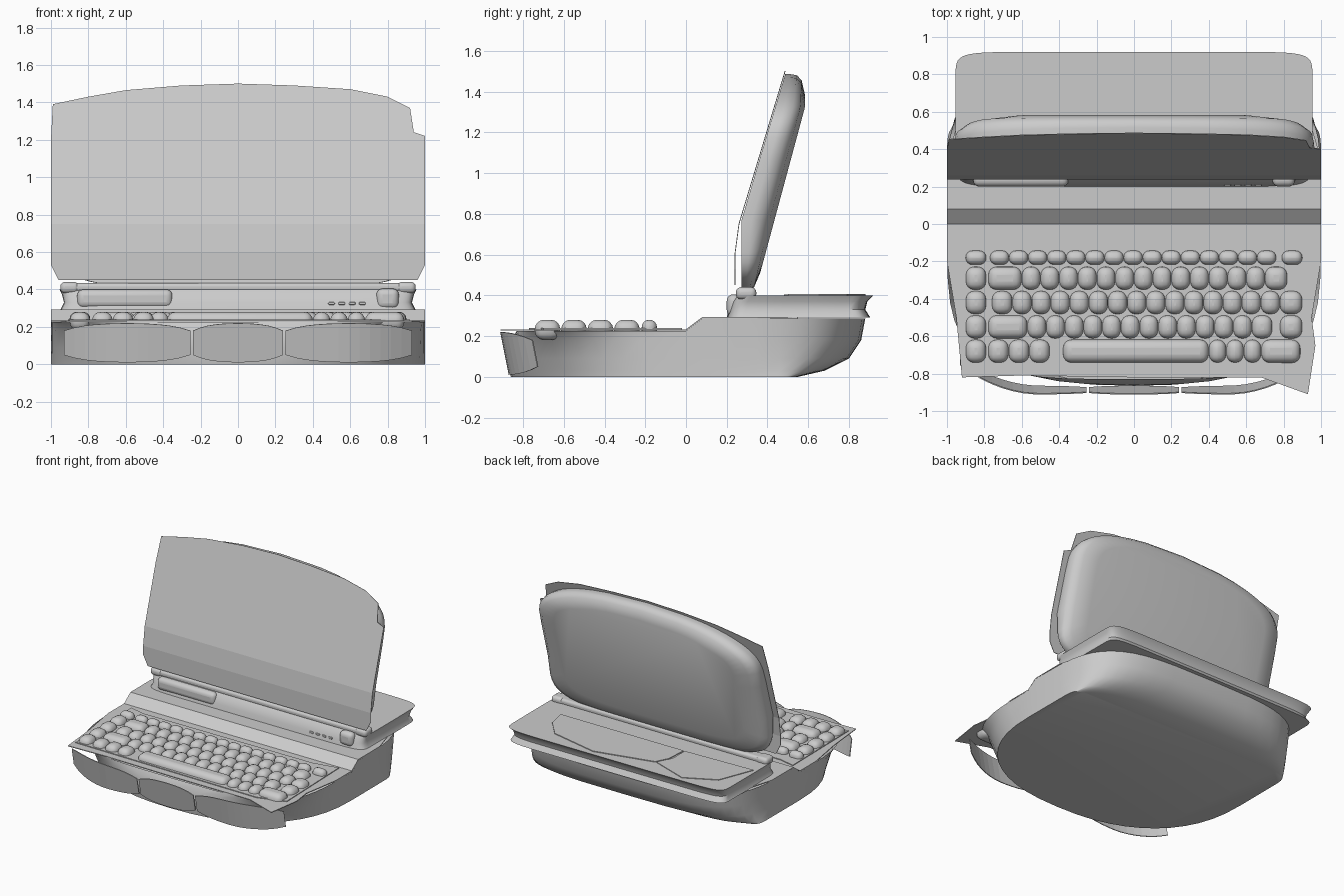
import bpy, bmesh, math
from mathutils import Vector

cube = bpy.data.objects.get("Cube")
if cube:
    bpy.data.objects.remove(cube)

grey = bpy.data.materials.new("light_grey")
grey.use_nodes = True
grey.diffuse_color = (0.6, 0.6, 0.6, 1)
grey.node_tree.nodes["Principled BSDF"].inputs["Base Color"].default_value = (0.6, 0.6, 0.6, 1)


def finish(name, bm, thick=0, bevel=0, smooth=True):
    bmesh.ops.recalc_face_normals(bm, faces=bm.faces)
    mesh = bpy.data.meshes.new(name)
    bm.to_mesh(mesh)
    bm.free()
    mesh.materials.append(grey)
    ob = bpy.data.objects.new(name, mesh)
    bpy.context.collection.objects.link(ob)
    if thick:
        mod = ob.modifiers.new("thickness", "SOLIDIFY")
        mod.thickness, mod.offset = thick, 0
    if bevel:
        mod = ob.modifiers.new("rounding", "BEVEL")
        mod.width, mod.segments = bevel, 4
    if smooth:
        bpy.ops.object.select_all(action="DESELECT")
        ob.select_set(True)
        bpy.context.view_layer.objects.active = ob
        bpy.ops.object.shade_smooth_by_angle(angle=math.radians(45))
    return ob


def sheet(name, outline, place, cuts=(), axis=(0, 1, 0), thick=0.006):
    """Flat outline, creased along the cuts, then each corner moved by place(a, b)."""
    bm = bmesh.new()
    bm.faces.new([bm.verts.new((a, b, 0)) for a, b in outline])
    for c in cuts:
        bmesh.ops.bisect_plane(bm, geom=bm.verts[:] + bm.edges[:] + bm.faces[:],
                               plane_co=Vector(axis) * c, plane_no=axis)
    for v in bm.verts:
        v.co = place(v.co.x, v.co.y)
    return finish(name, bm, thick, smooth=False)


def loft(name, rings, caps=(True, True)):
    bm = bmesh.new()
    loops = [[bm.verts.new(p) for p in ring] for ring in rings]
    n = len(loops[0])
    for lo, hi in zip(loops, loops[1:]):
        for i in range(n):
            j = (i + 1) % n
            bm.faces.new((lo[i], lo[j], hi[j], hi[i]))
    for loop, wanted in zip((loops[0], loops[-1]), caps):
        if wanted:
            bm.faces.new(loop)
    return finish(name, bm)


def rounded_box(name, centre, size, bevel):
    bm = bmesh.new()
    bmesh.ops.create_cube(bm, size=1)
    for v in bm.verts:
        v.co = Vector(centre) + v.co * Vector(size)
    return finish(name, bm, bevel=bevel)


def outline(half_x, back, back_power, front, front_power, mid_back=0.08, mid_front=0.0, steps=24):
    """Back and front half ovals, each with its own squareness, joined by straight sides."""
    pts = []
    for mid, end, power, sign in ((mid_back, back, back_power, 1), (mid_front, front, front_power, -1)):
        for i in range(steps + 1):
            a = math.pi * i / steps
            c, s = math.cos(a), max(0, math.sin(a))
            pts.append((sign * half_x * math.copysign(abs(c) ** (2 / power), c),
                        mid + (end - mid) * s ** (2 / power)))
    return pts


def deck_z(y):
    return 0.23 + 0.06 * min(1, max(0, y / 0.08))


# Lower shell: round-cornered front, square rear foot corners, upswept back
shell = [(0, 1, 0.55, 14, -0.86, 2.35), (0.03, 1, 0.68, 6, -0.865, 2.4),
         (0.09, 1, 0.8, 4.2, -0.865, 2.6), (0.18, 1, 0.86, 3.8, -0.86, 3)]
rings = [[(x, y, z) for x, y in outline(*args)] for z, *args in shell]
rings.append([(x, y, deck_z(y) - 0.004) for x, y in outline(1, 0.88, 3.8, -0.83, 4)])
loft("lower_shell", rings, (True, False))

# Stepped top deck with a hollowed front edge
sheet("deck", [(0.94, 0.55), (-0.94, 0.55), (-1, 0.35), (-1, -0.2), (-0.95, -0.5), (-0.92, -0.82),
               (-0.6, -0.81), (0, -0.82), (0.68, -0.82), (0.93, -0.91), (0.97, -0.65),
               (0.95, -0.5), (1, -0.2), (1, 0.35)],
      lambda x, y: (x, y, deck_z(y)), (0, 0.08))
sheet("keyboard_tray", [(-0.91, -0.04), (-0.78, -0.07), (0.7, -0.06), (0.9, -0.02),
                        (0.92, -0.7), (0.7, -0.77), (-0.9, -0.75)],
      lambda x, y: (x, y, 0.236))


# Bowed front bumper, in three panels with narrow gaps
def bumper(name, x0, x1, tip0, tip1):
    lower, upper = [], []
    for i in range(13):
        t = i / 12
        x = x0 + (x1 - x0) * t
        half = 0.105 - 0.04 * max(tip0 * (1 - t) ** 6, tip1 * t ** 6)
        lower.append((x, 0.115 - half))
        upper.append((x, 0.115 + half))
    sheet(name, lower + upper[::-1],
          lambda x, z: (x, -0.865 - 0.2 * z + 0.8 * max(0, abs(x) - 0.5) ** 2, z),
          [x0 + (x1 - x0) * i / 12 for i in range(1, 12)], (1, 0, 0))


bumper("front_bumper_middle", -0.24, 0.24, 1, 1)
bumper("front_bumper_right", -0.93, -0.255, 1, 1)
bumper("front_bumper_left", 0.255, 0.93, 1, 1)

# Keys: each row is y, depth and the left and right edge of every run of equal keys
rows = [(-0.18, 0.075, [(-0.9, -0.79, 1), (-0.77, 0.76, 15), (0.79, 0.9, 1)]),
        (-0.29, 0.125, [(-0.9, -0.79, 1), (-0.78, -0.6, 1), (-0.6, 0.7, 13), (0.7, 0.82, 1)]),
        (-0.42, 0.125, [(-0.9, -0.79, 1), (-0.76, -0.65, 1), (-0.65, 0.78, 14), (0.78, 0.9, 1)]),
        (-0.55, 0.125, [(-0.9, -0.79, 1), (-0.78, -0.57, 1), (-0.57, 0.63, 12), (0.63, 0.74, 1),
                        (0.78, 0.9, 1)]),
        (-0.68, 0.125, [(-0.9, -0.79, 1), (-0.78, -0.45, 3), (-0.38, 0.4, 1), (0.4, 0.68, 3),
                        (0.68, 0.89, 1)])]
for r, (y, depth, runs) in enumerate(rows):
    k = 0
    for x0, x1, count in runs:
        w = (x1 - x0) / count
        for i in range(count):
            k += 1
            rounded_box(f"key_row{r + 1}_{k}", (x0 + w * (i + 0.5), y, 0.23),
                        (w, depth, 0.1), min(0.046, depth * 0.48))

# Raised rear housing with a flared rim
housing = [(0.29, 0.95, 0.905, 0.2), (0.33, 0.93, 0.88, 0.21), (0.37, 0.94, 0.89, 0.225),
           (0.4, 0.955, 0.92, 0.25)]
loft("rear_housing", [[(x, y, z) for x, y in outline(h, b, 12, f, 12, 0.6, 0.5)]
                      for z, h, b, f in housing])

# Overlapping cover plates on the housing
sheet("cover_plate_left", [(-0.33, 0.5), (0.75, 0.5), (0.72, 0.65), (0.6, 0.79), (0.2, 0.88),
                           (-0.27, 0.77), (-0.32, 0.67)], lambda x, y: (x, y, 0.403))
sheet("cover_plate_right", [(-0.93, 0.48), (-0.34, 0.5), (-0.34, 0.65), (-0.28, 0.77),
                            (-0.58, 0.88), (-0.82, 0.76)], lambda x, y: (x, y, 0.402))

# Hinge bar, catch and speaker pod under the lid
rounded_box("hinge_bar", (0, 0.295, 0.41), (1.84, 0.09, 0.05), 0.02)
rounded_box("speaker_pod", (-0.605, 0.235, 0.35), (0.51, 0.07, 0.1), 0.033)
rounded_box("right_catch", (0.8, 0.235, 0.35), (0.12, 0.07, 0.11), 0.033)
for i in range(4):
    rounded_box(f"indicator_{i + 1}", (0.5 + 0.055 * i, 0.212, 0.325), (0.035, 0.02, 0.014), 0.005)
for side in (-1, 1):
    rounded_box("hinge_" + ("left" if side > 0 else "right"), (side * 0.9, 0.295, 0.41),
                (0.1, 0.1, 0.06), 0.025)


# Screen sheet, tilted back above and bent upright near its foot
def screen_y(z):
    return 0.24 + 0.133 * max(0, z - 0.6) + 0.169 * max(0, z - 0.75)


sheet("screen", [(-0.96, 0.45), (0.96, 0.45), (1, 0.53), (1, 1.22), (0.94, 1.24), (0.92, 1.37),
                 (0.8, 1.43), (0.6, 1.47), (0.3, 1.49), (0, 1.5), (-0.3, 1.49), (-0.6, 1.465),
                 (-0.8, 1.43), (-0.99, 1.39), (-1, 1.2), (-1, 0.53)],
      lambda x, z: (x, screen_y(z), z), (0.6, 0.67, 0.75), thick=0.004)


# Pillow-shaped lid shell: rings run from the screen (t = 0) to the back (t = 1)
def lid_ring(scale_x, scale_z, t):
    ring = []
    for u, v in outline(0.965 * scale_x, 1, 4, -1, 5, 0.3, -0.3):
        z = 0.92 + 0.51 * v * scale_z + 0.055 * max(0, v) * (1 - u * u * 2)
        front = max(screen_y(z) + 0.005, 0.272)
        rear = min(0.34 + 0.27 * (z - 0.42), 0.584)
        ring.append((u, front + (rear - front) * t, z))
    return ring


lid = [(0.99, 1, 0), (1, 1, 0.3), (0.99, 0.99, 0.6), (0.94, 0.94, 0.85), (0.82, 0.8, 1)]
loft("lid_shell", [lid_ring(*r) for r in lid])
